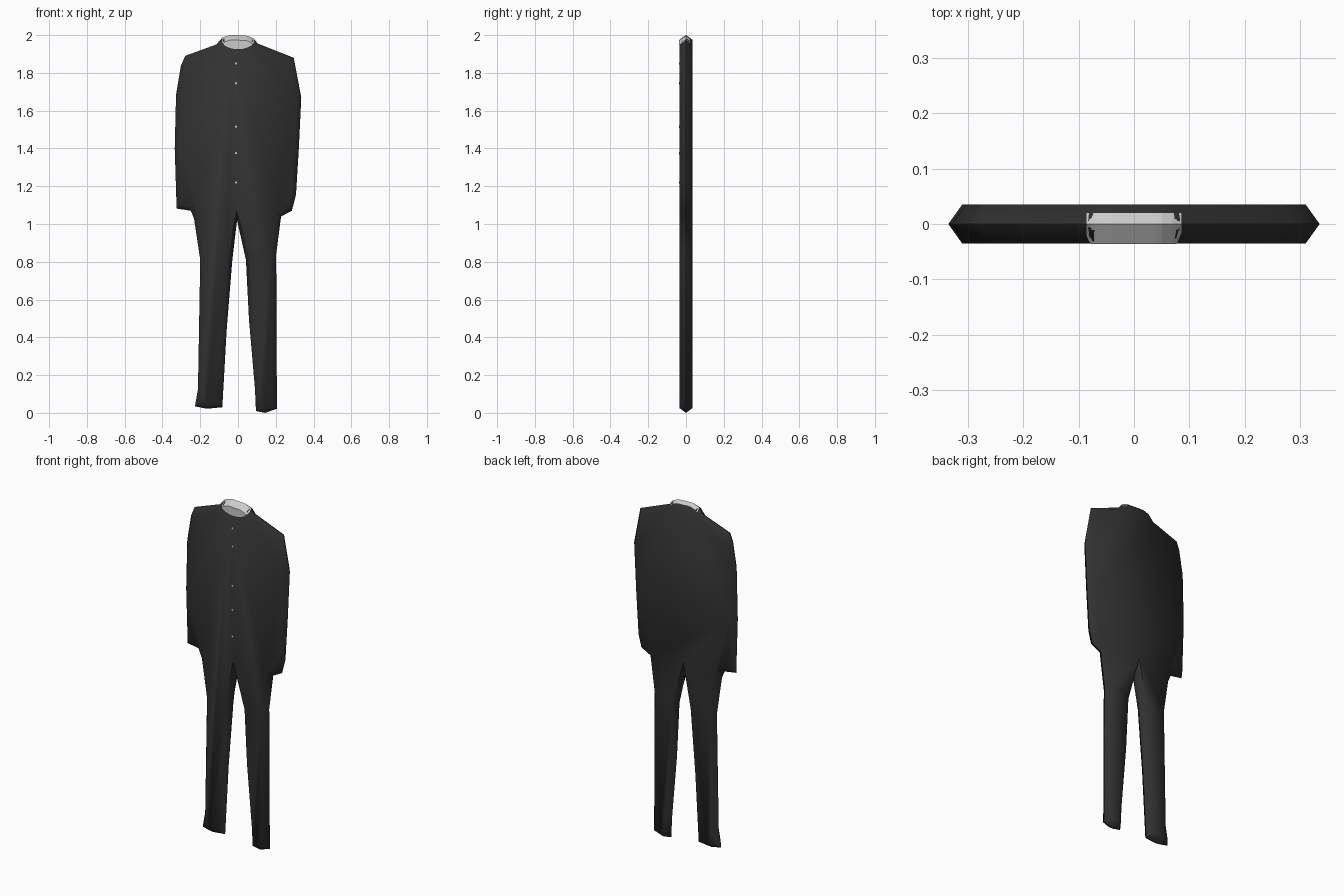
import bpy, bmesh, math
from mathutils import Vector

if "Cube" in bpy.data.objects:
    bpy.data.objects.remove(bpy.data.objects["Cube"])

HALF = 0.035    # half thickness of the flat figure
INSET = 0.025   # width of the edge bevel

# silhouette (x, z), clockwise from the left shoulder
OUTLINE = [
    (-0.28, 1.89), (-0.115, 1.95), (-0.085, 1.985), (-0.04, 2.0),
    (0.05, 1.995), (0.085, 1.98), (0.105, 1.955), (0.295, 1.88),
    (0.335, 1.67), (0.322, 1.4), (0.307, 1.155), (0.285, 1.07), (0.228, 1.04),
    (0.202, 0.84), (0.206, 0.022), (0.143, 0.0), (0.095, 0.01),
    (0.09, 0.125), (0.058, 0.495), (0.042, 0.81), (-0.005, 1.02),
    (-0.03, 0.81), (-0.06, 0.44), (-0.083, 0.03), (-0.165, 0.022),
    (-0.228, 0.035), (-0.212, 0.125), (-0.2, 0.81), (-0.233, 1.03),
    (-0.25, 1.07), (-0.325, 1.082), (-0.335, 1.4), (-0.328, 1.685),
    (-0.303, 1.835)]
NECK = 8        # the first points run left to right over the shoulders


def material(name, v):
    m = bpy.data.materials.new(name)
    m.diffuse_color = (v, v, v, 1)
    m.use_nodes = True
    m.node_tree.nodes["Principled BSDF"].inputs["Base Color"].default_value = m.diffuse_color
    return m


def make_object(name, bm, mat):
    bmesh.ops.recalc_face_normals(bm, faces=bm.faces)
    me = bpy.data.meshes.new(name)
    bm.to_mesh(me)
    bm.free()
    me.materials.append(mat)
    ob = bpy.data.objects.new(name, me)
    bpy.context.collection.objects.link(ob)
    return ob


def inset_loop(pts, d):
    out = []
    for i, p in enumerate(pts):
        a, b, c = Vector(pts[i - 1]), Vector(p), Vector(pts[(i + 1) % len(pts)])
        e, f = (b - a).normalized(), (c - b).normalized()
        n1, n2 = Vector((e.y, -e.x)), Vector((f.y, -f.x))   # inward
        n = (n1 + n2).normalized()
        out.append(tuple(b + n * min(d / max(n.dot(n1), 0.01), 2 * d)))
    return out


def height_at(line, x):
    for (x0, z0), (x1, z1) in zip(line, line[1:]):
        if x0 <= x <= x1:
            return z0 + (z1 - z0) * (x - x0) / (x1 - x0)
    return line[-1][1]


cloth = material("charcoal cloth", 0.03)
grey = material("light grey lining", 0.6)
inner = inset_loop(OUTLINE, INSET)

# suit: ridge loop at the middle, inset front and back faces
bm = bmesh.new()
loops = [[bm.verts.new((x, y, z)) for x, z in pts]
         for pts, y in ((inner, -HALF), (OUTLINE, 0), (inner, HALF))]
bm.faces.new(loops[0])
bm.faces.new(loops[2])
for la, lb in zip(loops, loops[1:]):
    for i in range(len(la)):
        bm.faces.new((la[i - 1], la[i], lb[i], lb[i - 1]))
suit = make_object("suit", bm, cloth)
bpy.context.view_layer.objects.active = suit
suit.select_set(True)
bpy.ops.object.shade_smooth_by_angle(angle=math.radians(60))

# neck lining: thin patch wrapped from the front over the top edge
bm = bmesh.new()
columns = []
N = 20
for k in range(N + 1):
    x = -0.086 * math.cos(math.pi * k / N)
    zt = height_at(OUTLINE[:NECK], x)
    zi = min(height_at(inner[:NECK], x), zt - 0.008)
    zb = min(1.975 - 0.05 * math.sqrt(1 - (x / 0.088) ** 2), zt - 0.004)
    y_of = lambda z: -HALF * min(1, (zt - z) / (zt - zi))
    profile = [(y_of(zb), zb), (y_of(max(zb, zi)), max(zb, zi)),
               (0, zt), (0.02, zt - (zt - zi) * 0.02 / HALF)]
    columns.append([bm.verts.new((x, y - (0.0015 if y < 0 else 0),
                                  z + (0.0015 if y >= 0 else 0.0005)))
                    for y, z in profile])
for a, b in zip(columns, columns[1:]):
    for j in range(3):
        bm.faces.new((a[j], b[j], b[j + 1], a[j + 1]))
make_object("neck_lining", bm, grey)

# buttons down the front
for z in (1.85, 1.745, 1.515, 1.375, 1.22):
    bpy.ops.mesh.primitive_cylinder_add(
        vertices=8, radius=0.006, depth=0.003,
        location=(-0.01, -HALF, z), rotation=(math.pi / 2, 0, 0))
    bpy.context.object.name = "button"
    bpy.context.object.data.materials.append(grey)
